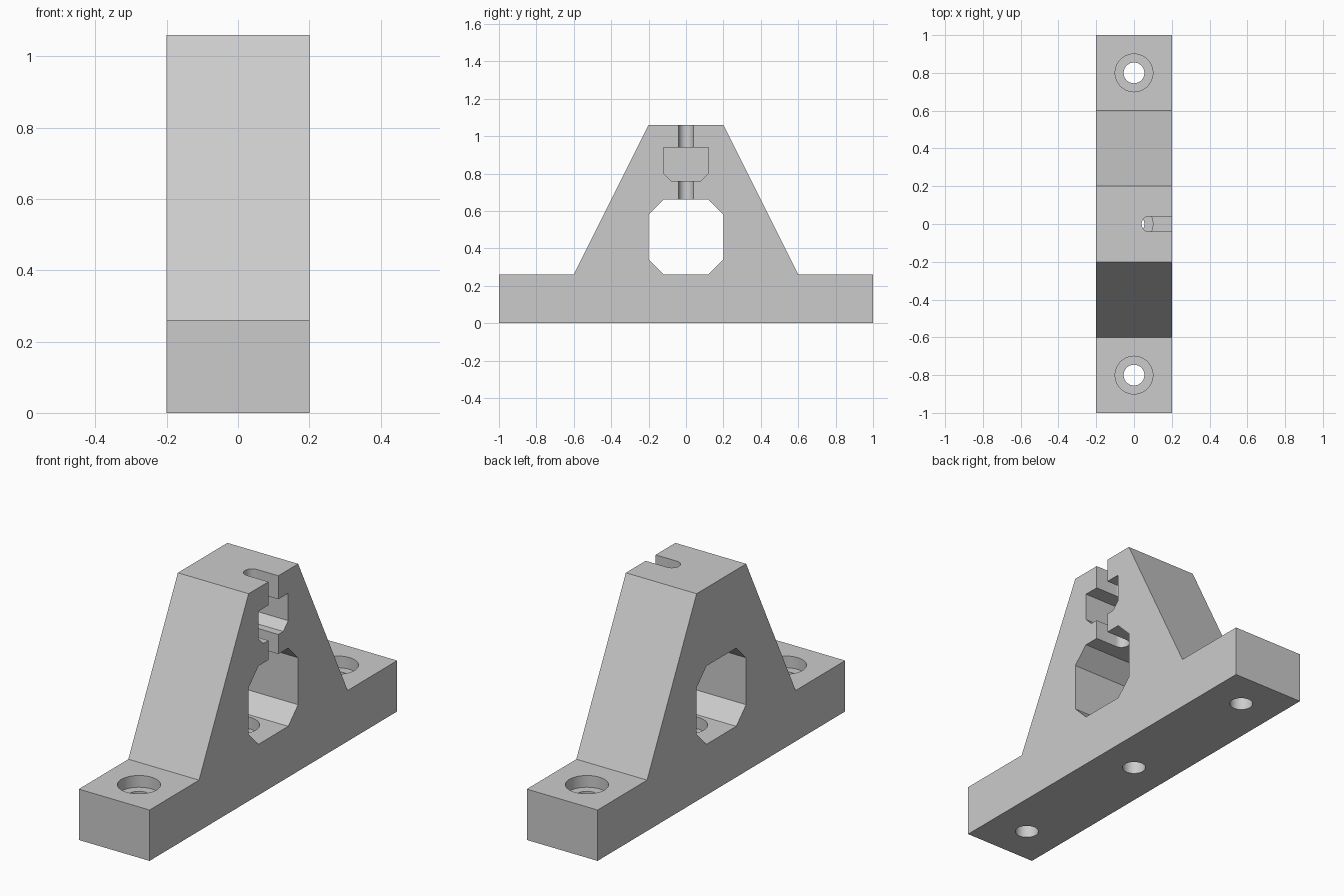
import bpy, bmesh
from math import pi, cos, sin
from mathutils import Vector

cube = bpy.data.objects.get("Cube")
if cube:
    bpy.data.objects.remove(cube, do_unlink=True)

HALF_W = 0.2      # half thickness of the block
BASE_Z = 0.26     # top of the feet
TOP_Z = 1.06      # top of the tower

grey = bpy.data.materials.new("plain_grey")
grey.use_nodes = True
colour = (0.6, 0.6, 0.6, 1)
grey.diffuse_color = colour
grey.node_tree.nodes["Principled BSDF"].inputs["Base Color"].default_value = colour


def prism(name, points, offset):
    """Extrude a closed outline of 3D points along offset."""
    bm = bmesh.new()
    face = bm.faces.new([bm.verts.new(p) for p in points])
    new = bmesh.ops.extrude_face_region(bm, geom=[face])["geom"]
    moved = [v for v in new if isinstance(v, bmesh.types.BMVert)]
    bmesh.ops.translate(bm, verts=moved, vec=Vector(offset))
    bmesh.ops.recalc_face_normals(bm, faces=bm.faces)
    mesh = bpy.data.meshes.new(name)
    bm.to_mesh(mesh)
    bm.free()
    obj = bpy.data.objects.new(name, mesh)
    bpy.context.collection.objects.link(obj)
    obj.data.materials.append(grey)
    return obj


def side_prism(name, right_half, x0, x1):
    """Mirror a (y, z) half outline and extrude it along x."""
    outline = right_half + [(-y, z) for y, z in reversed(right_half)]
    return prism(name, [(x0, y, z) for y, z in outline], (x1 - x0, 0, 0))


def cylinder(name, y, radius, z0, z1, sides=48):
    ring = [(radius * cos(2 * pi * i / sides), y + radius * sin(2 * pi * i / sides), z0)
            for i in range(sides)]
    return prism(name, ring, (0, 0, z1 - z0))


# Tapered tower standing on a long foot plate
block = side_prism("bearing_block",
                   [(1, 0), (1, BASE_Z), (0.6, BASE_Z), (0.2, TOP_Z)], -HALF_W, HALF_W)
cutters = []

# Eight-sided opening right through the tower
cutters.append(side_prism("opening_cutter",
                          [(0.12, BASE_Z), (0.2, 0.34), (0.2, 0.58), (0.12, 0.66)], -0.3, 0.3))

# Nut pocket open on one side
cutters.append(side_prism("nut_pocket_cutter",
                          [(0.08, 0.76), (0.12, 0.8), (0.12, 0.94)], -0.04, 0.3))

# Round-ended screw slot from the top down to the opening
arc = [pi / 2 + pi * i / 20 for i in range(21)]
slot = [(0.08 + 0.04 * cos(a), 0.04 * sin(a), 0.62) for a in arc]
slot += [(0.3, -0.04, 0.62), (0.3, 0.04, 0.62)]
cutters.append(prism("screw_slot_cutter", slot, (0, 0, 0.5)))

# Three counterbored mounting holes along the base
for y in (-0.8, 0, 0.8):
    cutters.append(cylinder("bolt_hole_cutter", y, 0.055, -0.1, 0.3))
    cutters.append(cylinder("counterbore_cutter", y, 0.1, BASE_Z - 0.06, 0.32))

# Cut everything, then keep only the finished mesh
for cutter in cutters:
    cutter.hide_render = True
    mod = block.modifiers.new(cutter.name, 'BOOLEAN')
    mod.operation = 'DIFFERENCE'
    mod.solver = 'EXACT'
    mod.object = cutter
bpy.context.view_layer.update()
finished = bpy.data.meshes.new_from_object(
    block.evaluated_get(bpy.context.evaluated_depsgraph_get()))
block.modifiers.clear()
block.data = finished
block.data.name = "bearing_block"
for cutter in cutters:
    bpy.data.objects.remove(cutter, do_unlink=True)

# Smooth hole walls, crisp edges
bpy.ops.object.select_all(action='DESELECT')
block.select_set(True)
bpy.context.view_layer.objects.active = block
bpy.ops.object.shade_smooth_by_angle(angle=pi / 6)
